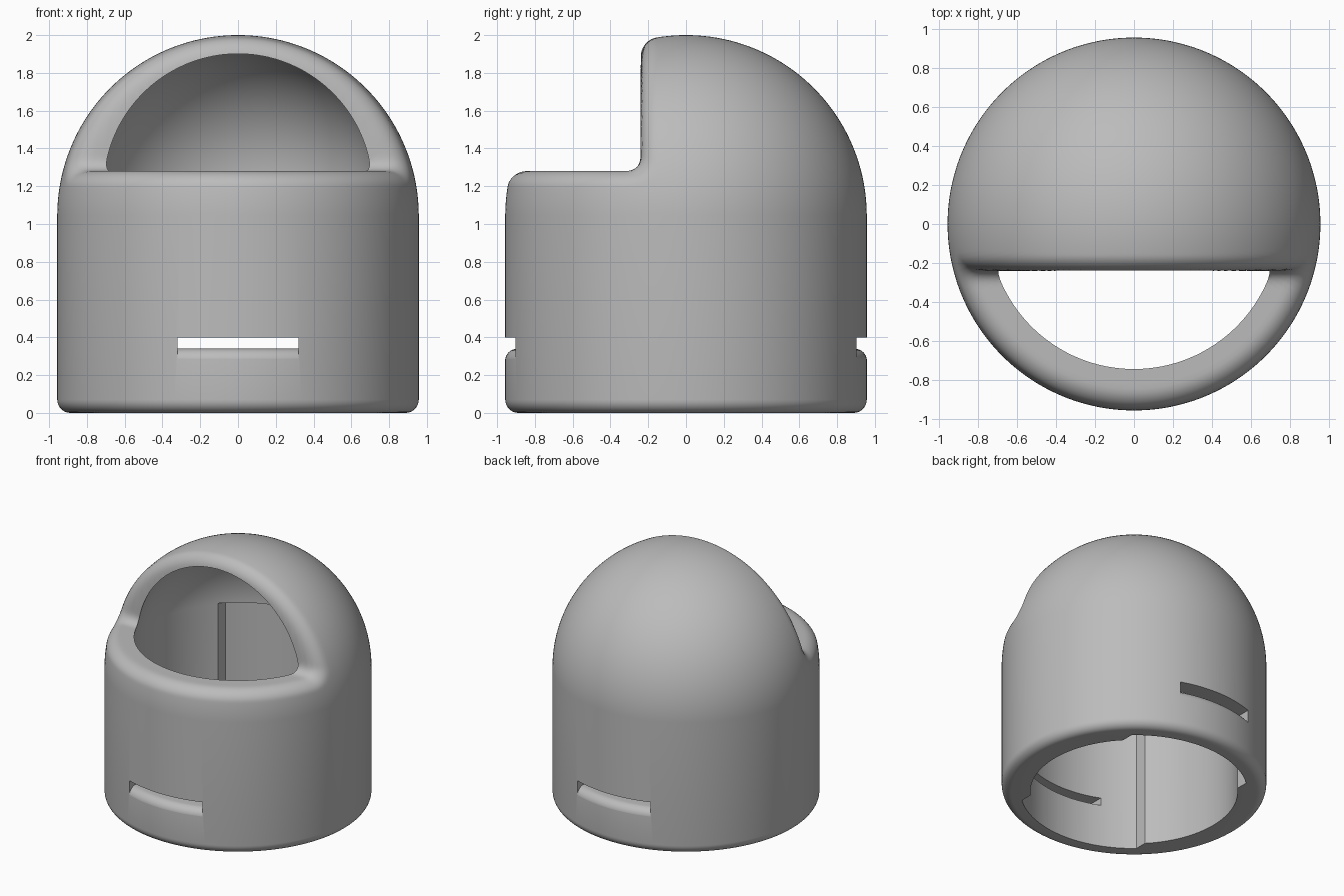
import bpy, bmesh
from math import sin, cos, pi, sqrt, hypot, asin
from mathutils import Vector

if "Cube" in bpy.data.objects:
    bpy.data.objects.remove(bpy.data.objects["Cube"])

R, DOME_Z = 0.957, 1.043          # outer radius and dome centre height
CAV_R, CAV_Z = 0.75, 1.19         # cavity radius and its dome centre height
FLOOR_Z, WALL_Y = 1.28, -0.24     # face opening
EDGE, CORNER = 0.08, 0.07         # rim rounding and inner corner rounding

grey = bpy.data.materials.new("plain grey")
grey.use_nodes = True
grey.diffuse_color = (0.5, 0.5, 0.5, 1)
grey.node_tree.nodes["Principled BSDF"].inputs["Base Color"].default_value = (0.5, 0.5, 0.5, 1)


def arc(cx, cz, r, a0, a1, n):
    return [(cx + r * cos(a0 + (a1 - a0) * i / n), cz + r * sin(a0 + (a1 - a0) * i / n))
            for i in range(n + 1)]


def finish(bm, name):
    bmesh.ops.recalc_face_normals(bm, faces=bm.faces)
    mesh = bpy.data.meshes.new(name)
    bm.to_mesh(mesh)
    bm.free()
    mesh.materials.append(grey)
    obj = bpy.data.objects.new(name, mesh)
    bpy.context.collection.objects.link(obj)
    return obj


def lathe(profile, steps):
    bm = bmesh.new()
    vs = [bm.verts.new((r, 0, z)) for r, z in profile]
    es = [bm.edges.new(pair) for pair in zip(vs, vs[1:])]
    bmesh.ops.spin(bm, geom=vs + es, cent=(0, 0, 0), axis=(0, 0, 1),
                   angle=2 * pi, steps=steps, use_merge=True)
    bmesh.ops.remove_doubles(bm, verts=bm.verts, dist=1e-5)
    return bm


def field(p):
    # Negative inside the dome with its rounded face opening
    if p.z > DOME_Z:
        body = sqrt(p.x ** 2 + p.y ** 2 + (p.z - DOME_Z) ** 2) - R
    else:
        body = hypot(p.x, p.y) - R
    a, b = p.z - FLOOR_Z, WALL_Y - p.y
    keep = max(CORNER, min(a, b)) - hypot(max(CORNER - a, 0), max(CORNER - b, 0))
    return min(-EDGE, max(body, keep)) + hypot(max(body + EDGE, 0), max(keep + EDGE, 0))


# Outer body: domed cylinder, with the face opening pushed in towards a focus point
outer = [(0, 0)] + arc(R - 0.07, 0.07, 0.07, -pi / 2, 0, 8)
outer += arc(0, DOME_Z, R, 0, pi / 2, 110)
bm = lathe(outer, 192)
focus = Vector((0, 0.2, 0.8))
for v in bm.verts:
    if field(v.co) > 1e-5:
        lo, hi = 0.0, 1.0
        for _ in range(20):
            mid = (lo + hi) / 2
            if field(focus.lerp(v.co, mid)) > 0:
                hi = mid
            else:
                lo = mid
        v.co = focus.lerp(v.co, lo)
shell = finish(bm, "hooded_shell")

# Domed cavity, open at the bottom
cavity = finish(lathe([(0, -0.1), (CAV_R, -0.1)] + arc(0, CAV_Z, CAV_R, 0, pi / 2, 40), 128),
                "cavity_cutter")

# Shallow recess in the front and back of the cavity wall
half = asin(0.54 / 0.82)
outline = arc(0, 0, 0.82, pi / 2 - half, pi / 2 + half, 36)
outline += [(-x, -y) for x, y in outline]
bm = bmesh.new()
base = bm.faces.new([bm.verts.new((x, y, -0.12)) for x, y in outline])
top = bmesh.ops.extrude_face_region(bm, geom=[base])["geom"]
bmesh.ops.translate(bm, vec=(0, 0, 1.32), verts=[g for g in top if isinstance(g, bmesh.types.BMVert)])
recess = finish(bm, "recess_cutter")


# Slots with a rounded outer sill, following the curve of the wall
def slot(name, side):
    profile = [(1.02, 0.275), (1.02, 0.4), (0.6, 0.4), (0.6, 0.34)]
    profile += arc(R - 0.064, 0.275, 0.065, pi / 2, 0, 8)
    bm = bmesh.new()
    loops = []
    for i in range(25):
        x = -0.32 + 0.64 * i / 24
        loops.append([bm.verts.new((x, side * sqrt(r * r - x * x), z)) for r, z in profile])
    n = len(profile)
    for p, q in zip(loops, loops[1:]):
        for j in range(n):
            k = (j + 1) % n
            bm.faces.new((p[j], p[k], q[k], q[j]))
    bm.faces.new(loops[0])
    bm.faces.new(loops[-1])
    return finish(bm, name)


cutters = [cavity, recess, slot("front_slot_cutter", -1), slot("back_slot_cutter", 1)]

# Hollow the shell and smooth it, keeping the cut edges sharp
bpy.ops.object.select_all(action="DESELECT")
bpy.context.view_layer.objects.active = shell
shell.select_set(True)
for cutter in cutters:
    mod = shell.modifiers.new(cutter.name, "BOOLEAN")
    mod.operation, mod.solver, mod.object = "DIFFERENCE", "EXACT", cutter
    bpy.ops.object.modifier_apply(modifier=mod.name)
for cutter in cutters:
    bpy.data.objects.remove(cutter)
bpy.ops.object.shade_smooth_by_angle(angle=pi / 6)
